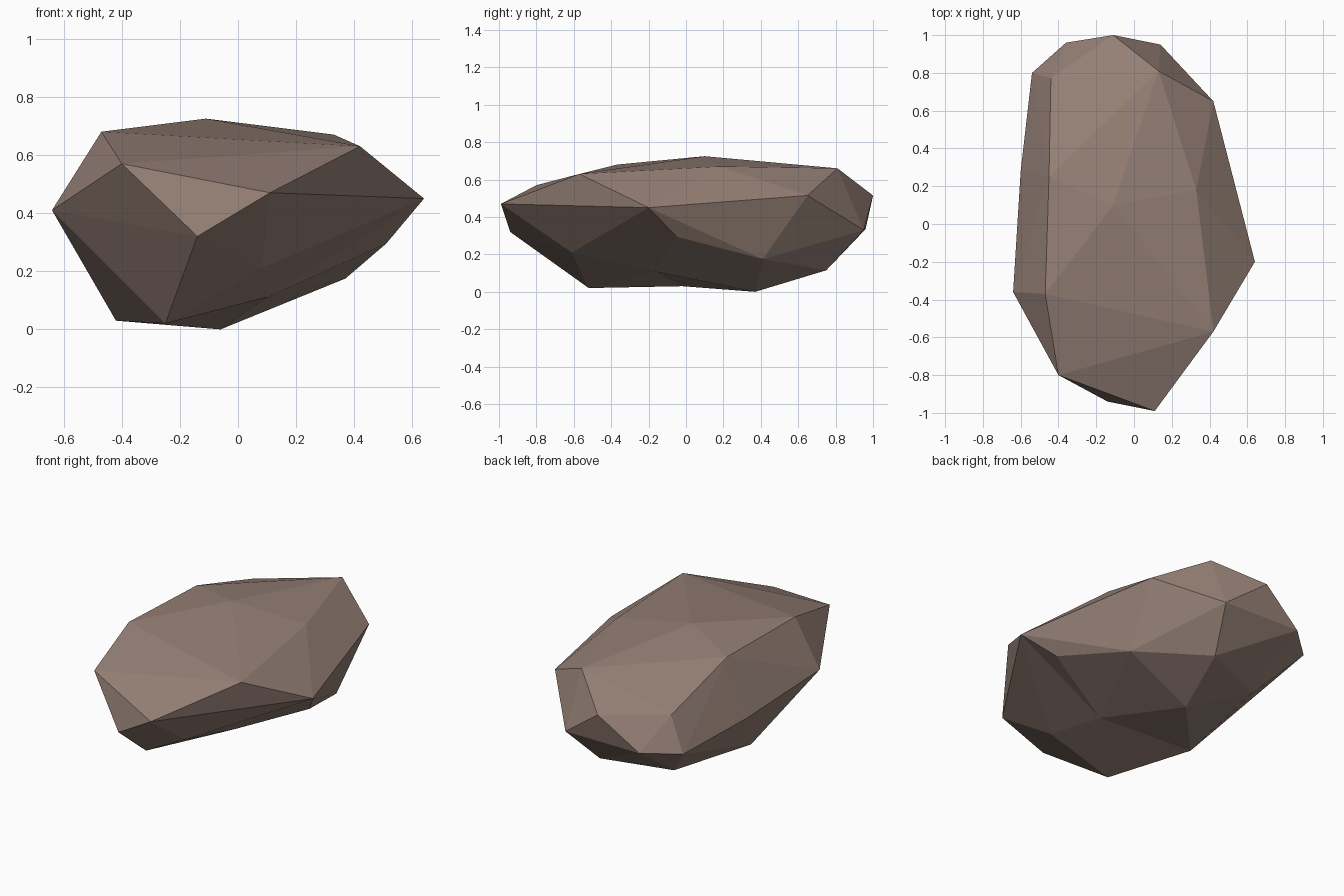
import bpy, bmesh

if "Cube" in bpy.data.objects:
    bpy.data.objects.remove(bpy.data.objects["Cube"])

# Corner points of the faceted boulder
POINTS = [
    # front end
    (-.64, -.36, .41), (-.40, -.80, .57), (.11, -.99, .47), (-.14, -.94, .32),
    # crown
    (-.47, -.37, .68), (-.11, .10, .725), (.33, .18, .67), (.42, -.57, .63), (-.45, .25, .67),
    # flanks
    (.64, -.20, .45), (.51, -.05, .295), (.42, .65, .515), (.37, .41, .175), (-.60, .28, .35),
    # back end
    (.13, .81, .66), (-.11, 1.0, .515), (.14, .95, .33), (-.54, .80, .316),
    (-.36, .96, .335), (-.44, .77, .514),
    # underside
    (-.25, -.52, .02), (-.42, -.02, .03), (-.06, .37, 0), (-.34, .60, .09), (.05, .75, .115),
]
# Underside points pushed up into the hull after it is made: point and depth of the dent
DENTS = [((.10, -.17, .11), .14), ((.08, -.61, .21), .02)]

stone = bpy.data.materials.new("brown stone")
stone.diffuse_color = (.30, .215, .18, 1)
stone.use_nodes = True
stone.node_tree.nodes["Principled BSDF"].inputs["Base Color"].default_value = stone.diffuse_color

# Wrap the points in facets, then raise the dents
bm = bmesh.new()
for p in POINTS:
    bm.verts.new(p)
dents = [(bm.verts.new((x, y, z - d)), d) for (x, y, z), d in DENTS]
bmesh.ops.convex_hull(bm, input=bm.verts[:], use_existing_faces=False)
for v, d in dents:
    if v.is_valid:
        v.co.z += d
bmesh.ops.delete(bm, geom=[v for v in bm.verts if not v.link_faces], context='VERTS')
bmesh.ops.recalc_face_normals(bm, faces=bm.faces[:])

mesh = bpy.data.meshes.new("boulder")
bm.to_mesh(mesh)
bm.free()
mesh.materials.append(stone)
boulder = bpy.data.objects.new("boulder", mesh)
bpy.context.collection.objects.link(boulder)
